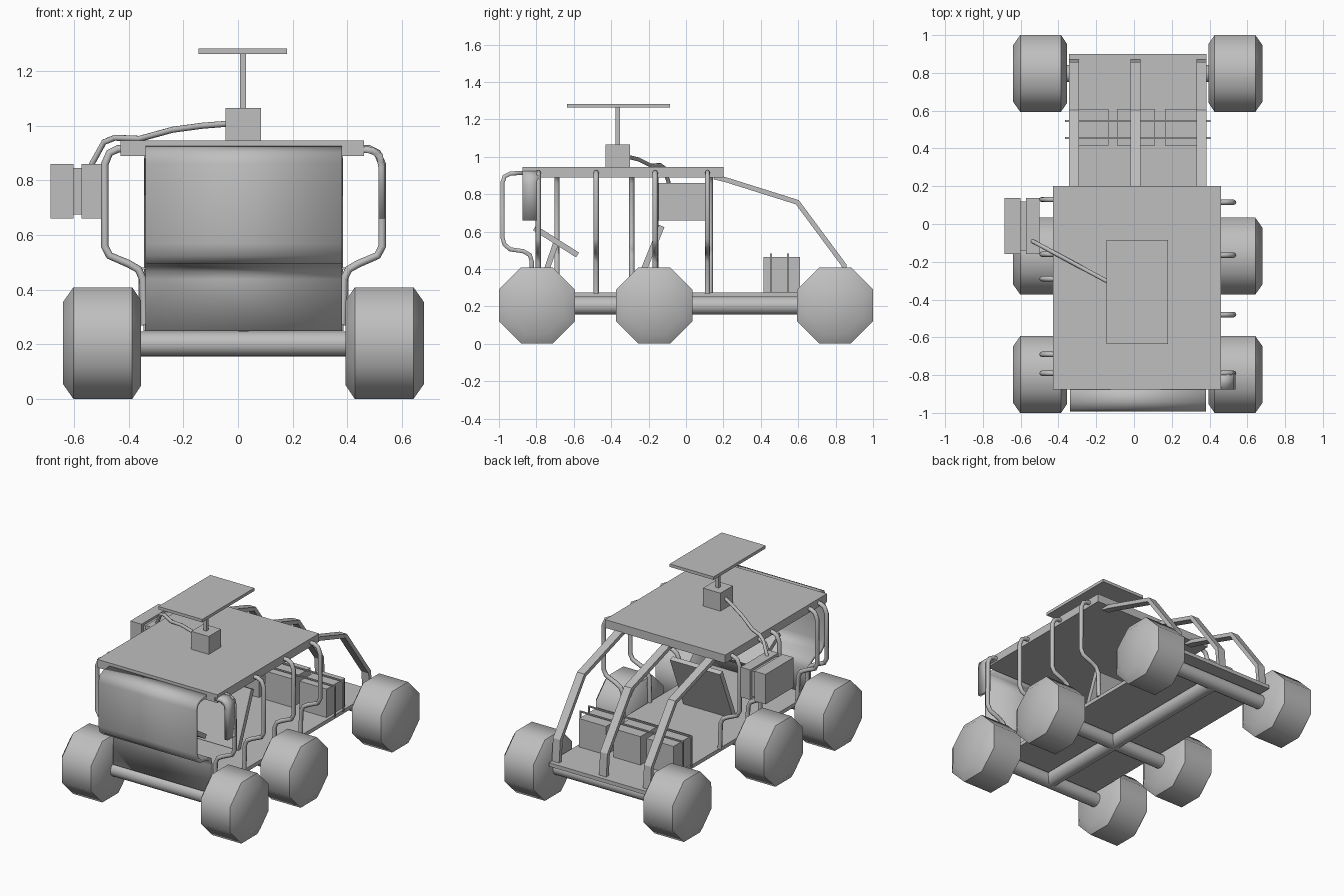
import bpy, bmesh, math
from mathutils import Matrix, Vector

if "Cube" in bpy.data.objects:
    bpy.data.objects.remove(bpy.data.objects["Cube"], do_unlink=True)

grey = bpy.data.materials.new("plain_grey")
grey.use_nodes = True
GREY = (0.52, 0.52, 0.52, 1)
grey.diffuse_color = GREY
grey.node_tree.nodes["Principled BSDF"].inputs["Base Color"].default_value = GREY

MID = 0.02  # centre line of the chassis in x


def add(name, bm, smooth=None):
    bmesh.ops.recalc_face_normals(bm, faces=bm.faces)
    mesh = bpy.data.meshes.new(name)
    bm.to_mesh(mesh)
    bm.free()
    ob = bpy.data.objects.new(name, mesh)
    bpy.context.collection.objects.link(ob)
    mesh.materials.append(grey)
    if smooth:
        activate(ob)
        bpy.ops.object.shade_smooth_by_angle(angle=math.radians(smooth))
    return ob


def activate(ob):
    bpy.ops.object.select_all(action='DESELECT')
    ob.select_set(True)
    bpy.context.view_layer.objects.active = ob


def box(name, lo, hi):
    bm = bmesh.new()
    lo, hi = Vector(lo), Vector(hi)
    bmesh.ops.create_cube(bm, size=1, matrix=Matrix.Translation((lo + hi) / 2)
                          @ Matrix.Diagonal((*(hi - lo), 1)))
    return add(name, bm)


def lathe(name, profile, sides, centre, axis="X", phase=0.0, smooth=48):
    """Closed solid of revolution; profile holds (position along axis, radius)."""
    bm = bmesh.new()
    rings = []
    for t, r in profile:
        ring = []
        for i in range(sides):
            a = phase + math.tau * i / sides
            u, v = r * math.cos(a), r * math.sin(a)
            p = (t, u, v) if axis == "X" else (u, t, v)
            ring.append(bm.verts.new(Vector(p) + Vector(centre)))
        rings.append(ring)
    for a, b in zip(rings, rings[1:]):
        for i in range(sides):
            j = (i + 1) % sides
            bm.faces.new((a[i], a[j], b[j], b[i]))
    bm.faces.new(rings[0])
    bm.faces.new(rings[-1])
    return add(name, bm, smooth)


def ribbon(name, path, lo, hi, thick, across="X", smooth=None):
    """Bent sheet: a path in the plane normal to 'across', extruded lo..hi."""
    bm = bmesh.new()
    rows = []
    for p, z in path:
        rows.append([bm.verts.new((s, p, z) if across == "X" else (p, s, z))
                     for s in (lo, hi)])
    for a, b in zip(rows, rows[1:]):
        bm.faces.new((a[0], a[1], b[1], b[0]))
    ob = add(name, bm, smooth)
    mod = ob.modifiers.new("thickness", 'SOLIDIFY')
    mod.thickness, mod.offset, mod.use_even_offset = thick, 0, True
    return ob


def tube(name, points, radius):
    cu = bpy.data.curves.new(name, 'CURVE')
    cu.dimensions = '3D'
    cu.bevel_depth, cu.bevel_resolution, cu.use_fill_caps = radius, 2, True
    sp = cu.splines.new('POLY')
    sp.points.add(len(points) - 1)
    for q, p in zip(sp.points, points):
        q.co = (*p, 1)
    ob = bpy.data.objects.new(name, cu)
    bpy.context.collection.objects.link(ob)
    cu.materials.append(grey)
    activate(ob)
    bpy.ops.object.convert(target='MESH')
    bpy.ops.object.shade_smooth_by_angle(angle=math.radians(50))


# Wheels and axles
AXLES = {"front": -0.797, "middle": -0.17, "rear": 0.797}
K = 1 / math.cos(math.pi / 8)
TYRE = [(-0.143, 0.155 * K), (-0.11, 0.204 * K), (0.105, 0.204 * K), (0.143, 0.15 * K)]
for where, y in AXLES.items():
    for side, s in (("left", 1), ("right", -1)):
        lathe(f"{where}_{side}_wheel", [(s * t, r) for t, r in TYRE], 8,
              (MID + s * 0.517, y, 0.205), phase=math.pi / 8)
    lathe(f"{where}_axle", [(-0.39, 0.046), (0.39, 0.046)], 20, (MID, y, 0.202))
lathe("centre_beam", [(-0.8, 0.048), (0.8, 0.048)], 20, (MID, 0, 0.204), axis="Y")

# Floor, roof and curved front shield
box("floor", (-0.345, -0.83, 0.25), (0.385, 0.9, 0.275))
box("roof", (-0.43, -0.875, 0.89), (0.46, 0.2, 0.945))
ribbon("front_shield",
       [(-0.86, 0.915), (-0.94, 0.91), (-0.97, 0.895), (-0.982, 0.86), (-0.982, 0.57),
        (-0.97, 0.53), (-0.94, 0.505), (-0.87, 0.495), (-0.835, 0.475), (-0.825, 0.44),
        (-0.825, 0.25)], -0.338, 0.38, 0.022, smooth=45)

# Side frame tubes, bulging outwards between floor and roof
HOOP = [(0.38, 0.915), (0.46, 0.915), (0.49, 0.9), (0.507, 0.86), (0.508, 0.56),
        (0.49, 0.525), (0.42, 0.495), (0.385, 0.475), (0.368, 0.44), (0.362, 0.27)]
for side, s, rows in (("left", 1, (-0.79, -0.48, -0.165, 0.115)),
                      ("right", -1, (-0.79, -0.69, -0.29, -0.16, 0.13))):
    for i, y in enumerate(rows):
        tube(f"{side}_frame_tube_{i + 1}", [(MID + s * u, y, z) for u, z in HOOP], 0.014)
ribbon("left_front_guard", [(0.44, 0.915), (0.49, 0.91), (0.518, 0.89), (0.525, 0.85),
                            (0.525, 0.66)], -0.875, -0.782, 0.024, across="Y", smooth=45)

# Sloping rear bars
for name, x in (("right", -0.317), ("middle", 0.008), ("left", 0.357)):
    ribbon(f"{name}_rear_bar", [(0.15, 0.892), (0.21, 0.878), (0.595, 0.757),
                                (0.845, 0.42), (0.857, 0.27)], x - 0.027, x + 0.027, 0.026)

# Rear cargo with two thin straps
for i, x in enumerate((-0.235, 0.01, 0.265)):
    box(f"cargo_box_{i + 1}", (x - 0.1, 0.415, 0.275), (x + 0.1, 0.61, 0.465))
for i, y in enumerate((0.455, 0.545)):
    ribbon(f"cargo_strap_{i + 1}", [(-0.36, 0.275), (-0.36, 0.478), (0.4, 0.478), (0.4, 0.275)],
           y - 0.005, y + 0.005, 0.008, across="Y")

# Seat back and console
ribbon("seat_back", [(-0.13, 0.63), (-0.275, 0.275)], -0.17, 0.2, 0.032)
ribbon("console", [(-0.81, 0.62), (-0.58, 0.475)], -0.13, 0.17, 0.03)
ribbon("console_post", [(-0.695, 0.54), (-0.79, 0.265)], MID - 0.02, MID + 0.02, 0.03)

# Roof mast with flat panel
box("mast_base", (-0.045, -0.43, 0.945), (0.085, -0.3, 1.065))
box("mast", (0.007, -0.376, 1.06), (0.03, -0.354, 1.27))
box("top_panel", (-0.145, -0.635, 1.263), (0.18, -0.085, 1.283))

# Side equipment pack in two halves, wired to the mast
box("pack_outer", (-0.685, -0.16, 0.66), (-0.602, 0.138, 0.86))
box("pack_neck", (-0.61, -0.14, 0.675), (-0.565, 0.118, 0.845))
box("pack_inner", (-0.572, -0.16, 0.66), (-0.5, 0.138, 0.86))
CABLE = [(-0.04, 1.007), (-0.13, 1.0), (-0.24, 0.985), (-0.36, 0.952), (-0.45, 0.956),
         (-0.49, 0.94), (-0.54, 0.85)]
tube("cable", [(x, -0.38 - 0.538 * x, z) for x, z in CABLE], 0.011)
